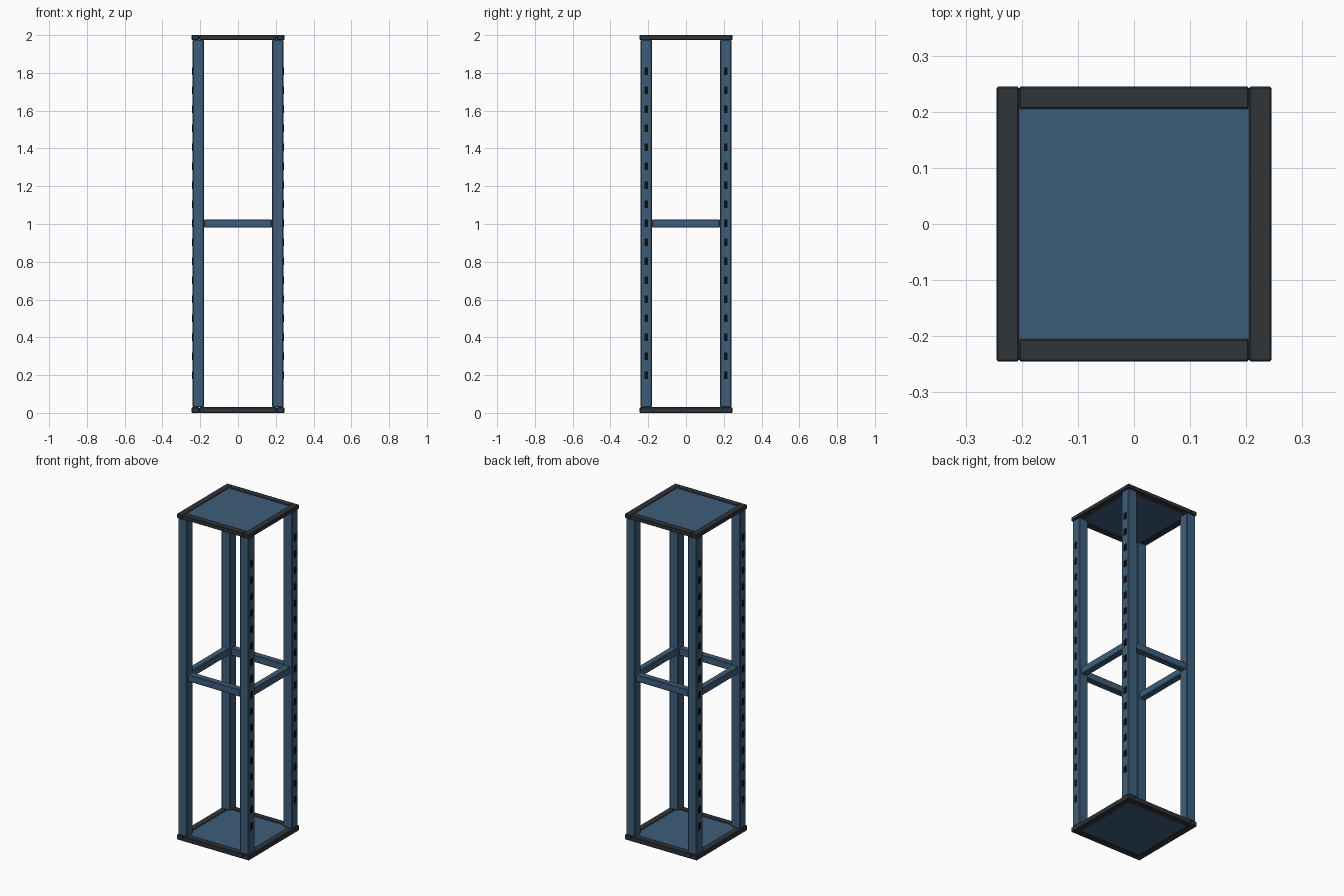
import bpy, bmesh
from mathutils import Vector

if "Cube" in bpy.data.objects:
    bpy.data.objects.remove(bpy.data.objects["Cube"])


def material(name, rgb):
    m = bpy.data.materials.new(name)
    m.diffuse_color = (*rgb, 1)
    m.use_nodes = True
    m.node_tree.nodes["Principled BSDF"].inputs["Base Color"].default_value = m.diffuse_color
    return m


BLUE = material("steel blue", (0.048, 0.112, 0.195))
DARK = material("charcoal", (0.028, 0.035, 0.041))
BLACK = material("black", (0.004, 0.004, 0.005))


def add_box(bm, lo, hi):
    lo, hi = Vector(lo), Vector(hi)
    verts = bmesh.ops.create_cube(bm, size=1)["verts"]
    for v in verts:
        v.co = Vector(c * s for c, s in zip(v.co, hi - lo)) + (lo + hi) / 2


def boxes(name, mat, spans, bevel=0.0):
    bm = bmesh.new()
    for lo, hi in spans:
        add_box(bm, lo, hi)
    if bevel:
        bmesh.ops.bevel(bm, geom=bm.edges[:], offset=bevel, segments=1,
                        affect='EDGES', profile=0.5)
    bmesh.ops.recalc_face_normals(bm, faces=bm.faces[:])
    me = bpy.data.meshes.new(name)
    bm.to_mesh(me)
    bm.free()
    me.materials.append(mat)
    ob = bpy.data.objects.new(name, me)
    bpy.context.collection.objects.link(ob)
    return ob


OUT, INN = 0.245, 0.205

# Top and bottom: dark border bars around a blue panel
for label, z0, z1 in (("bottom", 0.0, 0.03), ("top", 1.975, 2.0)):
    bars = []
    for s in (-1, 1):
        a, b = sorted((s * INN, s * OUT))
        bars.append(((a, -OUT, z0), (b, OUT, z1)))
        bars.append(((-INN, a, z0), (INN, b, z1)))
    boxes(label + "_frame", DARK, bars, 0.003)
    boxes(label + "_panel", BLUE,
          [((-INN, -INN, z0 + 0.004), (INN, INN, z1 - 0.004))])

# Corner posts with a row of black slots on the outer side faces
for sx, side in ((-1, "left"), (1, "right")):
    for sy, end in ((-1, "front"), (1, "back")):
        x0, x1 = sorted((sx * 0.18, sx * 0.24))
        y0, y1 = sorted((sy * 0.18, sy * 0.24))
        boxes(f"{end}_{side}_post", BLUE,
              [((x0, y0, 0.03), (x1, y1, 1.975))], 0.004)
        p0, p1 = sorted((sx * 0.237, sx * 0.2425))
        yc = sy * 0.211
        slots = []
        for i in range(17):
            z = 0.2 + i * 0.1006
            slots.append(((p0, yc - 0.01, z - 0.02), (p1, yc + 0.01, z + 0.02)))
        boxes(f"{end}_{side}_slots", BLACK, slots)

# Mid-height rails between the posts
for s, a, b in ((-1, "front", "left"), (1, "back", "right")):
    c0, c1 = s * 0.21 - 0.02, s * 0.21 + 0.02
    boxes(a + "_rail", BLUE, [((-0.18, c0, 0.981), (0.18, c1, 1.025))], 0.004)
    boxes(b + "_rail", BLUE, [((c0, -0.18, 0.981), (c1, 0.18, 1.025))], 0.004)
